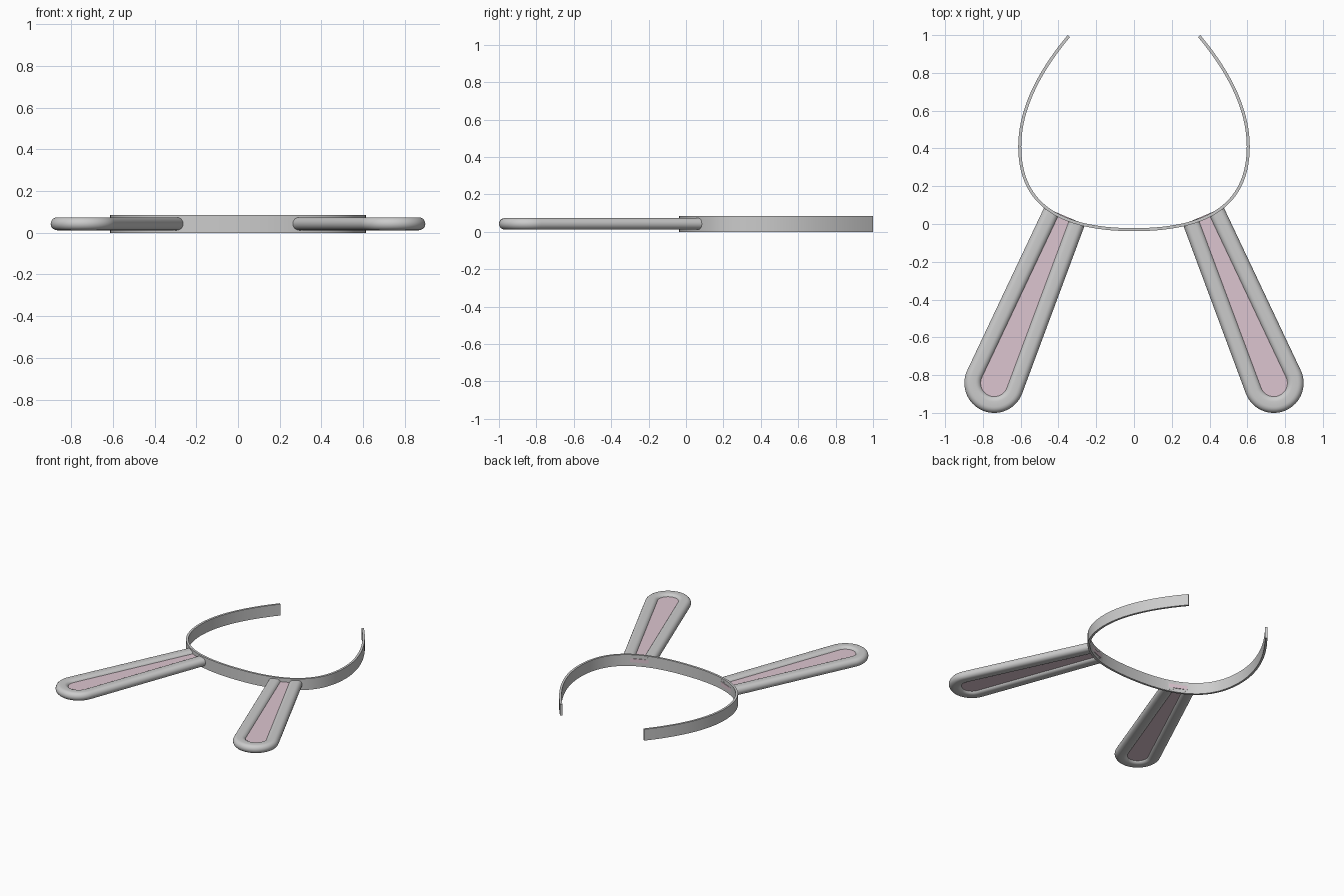
import bpy, bmesh, math
from mathutils import Vector
from mathutils.geometry import interpolate_bezier

if "Cube" in bpy.data.objects:
    bpy.data.objects.remove(bpy.data.objects["Cube"])


def finish(bm, name, material=None, mirror=False):
    bmesh.ops.recalc_face_normals(bm, faces=bm.faces)
    mesh = bpy.data.meshes.new(name)
    bm.to_mesh(mesh)
    bm.free()
    ob = bpy.data.objects.new(name, mesh)
    bpy.context.collection.objects.link(ob)
    if material:
        mesh.materials.append(material)
    if mirror:
        ob.modifiers.new("mirror", 'MIRROR')
    bpy.ops.object.select_all(action='DESELECT')
    ob.select_set(True)
    bpy.context.view_layer.objects.active = ob
    bpy.ops.object.shade_smooth_by_angle(angle=math.radians(35))
    return ob


def sweep(path, profile, name, mirror=False):
    """Sweep a (sideways, z) profile along a flat open path, capping both ends."""
    bm = bmesh.new()
    rings = []
    for i, p in enumerate(path):
        t = (path[min(i + 1, len(path) - 1)] - path[max(i - 1, 0)]).normalized()
        side = Vector((-t.y, t.x))
        rings.append([bm.verts.new((p.x + side.x * u, p.y + side.y * u, z)) for u, z in profile])
    n = len(profile)
    for a, b in zip(rings, rings[1:]):
        for j in range(n):
            k = (j + 1) % n
            bm.faces.new((a[j], a[k], b[k], b[j]))
    bm.faces.new(rings[0])
    bm.faces.new(rings[-1])
    return finish(bm, name, mirror=mirror)


pink = bpy.data.materials.new("pink")
pink.diffuse_color = (0.72, 0.56, 0.63, 1)
pink.use_nodes = True
pink.node_tree.nodes["Principled BSDF"].inputs["Base Color"].default_value = pink.diffuse_color

# Headband: flat strip along two bezier arcs per side
V = Vector
lower = interpolate_bezier(V((0, -.03)), V((.36, -.03)), V((.605, .08)), V((.605, .41)), 28)
upper = interpolate_bezier(V((.605, .41)), V((.605, .61)), V((.50, .81)), V((.345, .995)), 20)
half = [V(p[:2]) for p in lower + upper[1:]]
band = [V((-p.x, p.y)) for p in reversed(half[1:])] + half
sweep(band, [(-.008, 0), (.008, 0), (.008, .085), (-.008, .085)], "headband")

# Ear centreline: tapered U, open where it meets the band
base, tip = V((.367, .043)), V((.74, -.842))
axis = (tip - base).normalized()
side = V((-axis.y, axis.x))
tip_r, base_r, mid_z = .113, .072, .043
lean = math.asin((tip_r - base_r) / (tip - base).length)
sweep_angle = math.pi / 2 + lean
path = [base + side * base_r]
for i in range(33):
    a = sweep_angle * (1 - 2 * i / 32)
    path.append(tip + (axis * math.cos(a) + side * math.sin(a)) * tip_r)
path.append(base - side * base_r)

# Ear rim: rounded bar profile
r, flat = .031, .014
profile = []
for sgn, start in ((1, -90), (-1, 90)):
    for i in range(11):
        a = math.radians(start + 18 * i)
        profile.append((sgn * flat + r * math.cos(a), mid_z + r * math.sin(a)))
sweep(path, profile, "ear_rims", mirror=True)

# Inner ear: thin recessed panel filling the rim
bm = bmesh.new()
face = bm.faces.new([bm.verts.new((p.x, p.y, mid_z - .014)) for p in path])
ext = bmesh.ops.extrude_face_region(bm, geom=[face], use_keep_orig=True)
bmesh.ops.translate(bm, vec=(0, 0, .028),
                    verts=[g for g in ext["geom"] if isinstance(g, bmesh.types.BMVert)])
finish(bm, "inner_ears", pink, mirror=True)
